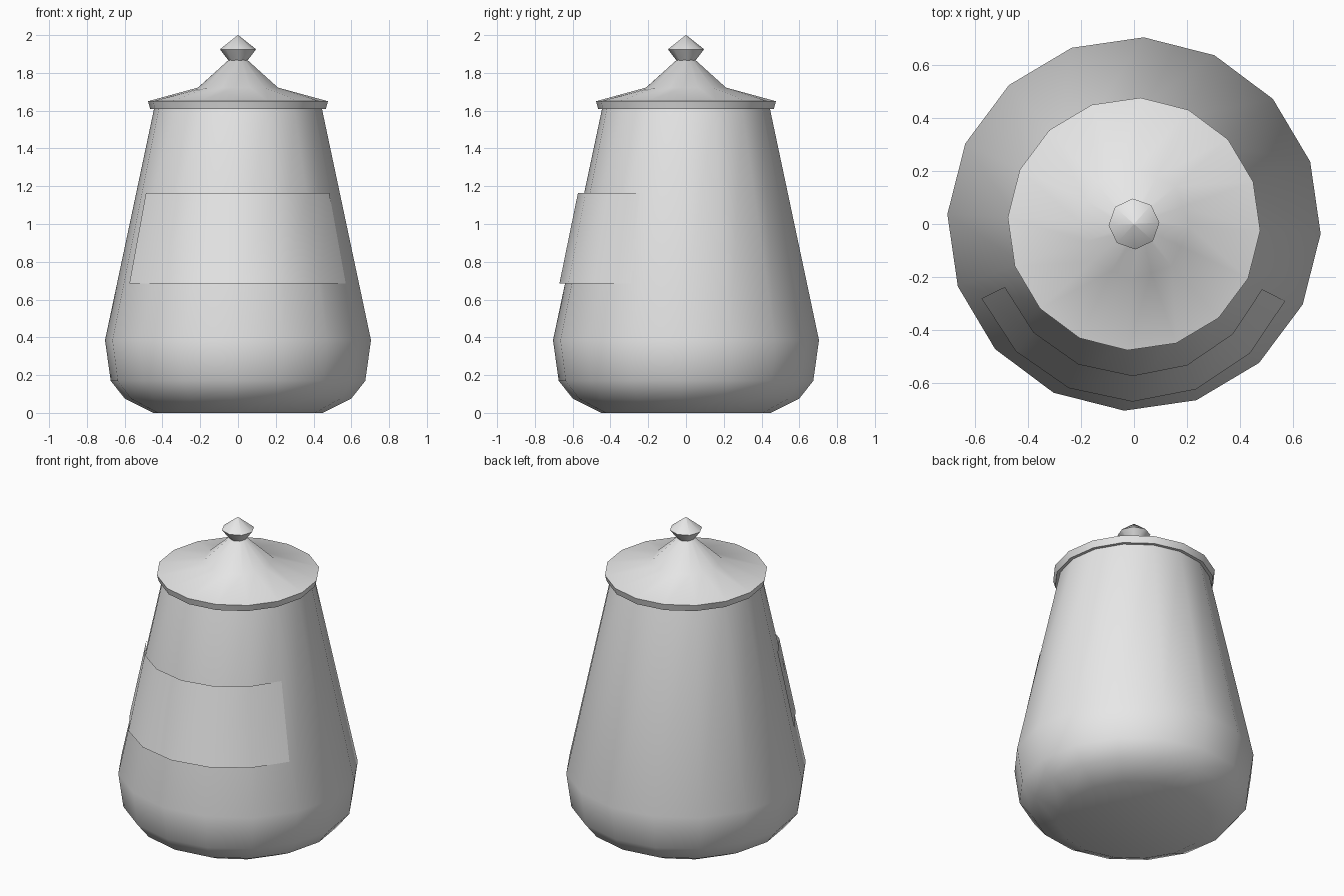
import bpy
import math

if "Cube" in bpy.data.objects:
    bpy.data.objects.remove(bpy.data.objects["Cube"], do_unlink=True)


def material(name, grey):
    mat = bpy.data.materials.new(name)
    mat.use_nodes = True
    colour = (grey, grey, grey, 1)
    mat.diffuse_color = colour
    mat.node_tree.nodes["Principled BSDF"].inputs["Base Color"].default_value = colour
    return mat


def build(name, verts, faces, mat, smooth_angle):
    mesh = bpy.data.meshes.new(name)
    mesh.from_pydata(verts, [], faces)
    mesh.materials.append(mat)
    obj = bpy.data.objects.new(name, mesh)
    bpy.context.collection.objects.link(obj)
    bpy.ops.object.select_all(action='DESELECT')
    obj.select_set(True)
    bpy.context.view_layer.objects.active = obj
    bpy.ops.object.shade_smooth_by_angle(angle=math.radians(smooth_angle))
    return obj


def lathe(name, profile, sides, turn, mat, smooth_angle, octagon_rings=()):
    """Spin (radius, height) points; octagon rings pull odd points onto the chord."""
    verts, faces = [], []
    for k, (r, z) in enumerate(profile):
        for i in range(sides):
            a = math.radians(turn) + math.tau * i / sides
            s = r * math.cos(math.tau / sides) if k in octagon_rings and i % 2 else r
            verts.append((s * math.cos(a), s * math.sin(a), z))
    for k in range(len(profile) - 1):
        for i in range(sides):
            j = (i + 1) % sides
            a, b = k * sides, (k + 1) * sides
            faces.append((a + i, a + j, b + j, b + i))
    faces.append(tuple(reversed(range(sides))))
    top = (len(profile) - 1) * sides
    faces.append(tuple(range(top, top + sides)))
    return build(name, verts, faces, mat, smooth_angle)


grey = material("light grey", 0.8)

# Jar body with a rounded foot and tapering wall
lathe("jar_body", [(0.45, 0), (0.60, 0.075), (0.675, 0.17), (0.705, 0.385), (0.445, 1.61)],
      16, -3, grey, 60)

# Lid: overhanging rim, shallow skirt and eight-sided peak
lathe("lid", [(0.465, 1.608), (0.477, 1.65), (0.212, 1.722), (0.05, 1.868)],
      16, -3, grey, 50, octagon_rings=(2, 3))

# Pointed knob
lathe("lid_knob", [(0.05, 1.865), (0.096, 1.925), (0.001, 2.0)], 8, 3, grey, 50)

# Curved label wrapped round the front, standing proud at the middle
segments = 6
verts = []
for radius, z in ((0.64, 0.685), (0.542, 1.165)):
    for i in range(segments + 1):
        t = i / segments
        a = math.radians(-154 + 127 * t)
        r = radius + 0.03 * math.sin(math.pi * t)
        verts.append((r * math.cos(a), r * math.sin(a), z))
n = segments + 1
faces = [(i, i + 1, n + i + 1, n + i) for i in range(segments)]
build("front_label", verts, faces, grey, 60)
